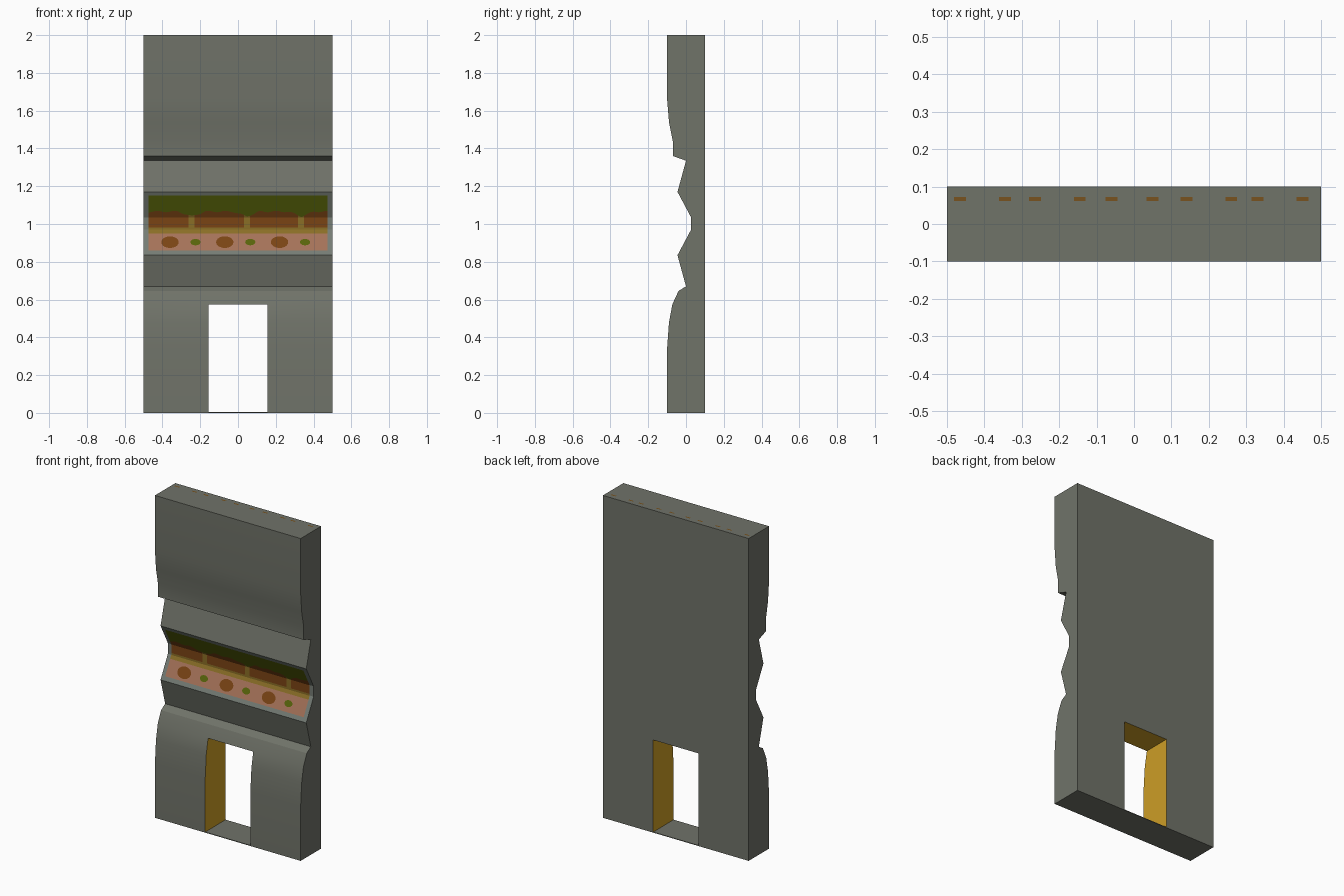
import bpy, bmesh, math

if "Cube" in bpy.data.objects:
    bpy.data.objects.remove(bpy.data.objects["Cube"])


def srgb(c):
    c /= 255
    return c / 12.92 if c <= 0.04045 else ((c + 0.055) / 1.055) ** 2.4


def mat(name, *rgb):
    m = bpy.data.materials.new(name)
    m.diffuse_color = (*[srgb(c) for c in rgb], 1)
    m.use_nodes = True
    m.node_tree.nodes["Principled BSDF"].inputs["Base Color"].default_value = m.diffuse_color
    return m


STONE = mat("stone grey", 112, 115, 105)
FRAME = mat("frame grey", 118, 125, 117)
GOLD = mat("door gold", 205, 158, 38)
PINK = mat("panel pink", 165, 114, 88)
OCHRE = mat("panel ochre", 138, 110, 38)
BROWN = mat("panel brown", 122, 68, 20)
GREEN = mat("panel green", 88, 100, 10)
RUST = mat("rust fleck", 120, 82, 30)


def finish(name, bm, mats, smooth=False, weld=True):
    if weld:
        bmesh.ops.remove_doubles(bm, verts=bm.verts, dist=1e-5)
        bmesh.ops.recalc_face_normals(bm, faces=bm.faces)
    me = bpy.data.meshes.new(name)
    bm.to_mesh(me)
    bm.free()
    for m in mats:
        me.materials.append(m)
    ob = bpy.data.objects.new(name, me)
    bpy.context.collection.objects.link(ob)
    if smooth:
        bpy.context.view_layer.objects.active = ob
        ob.select_set(True)
        bpy.ops.object.shade_smooth_by_angle(angle=math.radians(26))
        ob.select_set(False)
    return ob


def face(bm, pts, mi=0):
    f = bm.faces.new([bm.verts.new(p) for p in pts])
    f.material_index = mi
    return f


def box(name, lo, hi, m):
    bm = bmesh.new()
    bmesh.ops.create_cube(bm, size=1)
    for v in bm.verts:
        v.co = [(a + b) / 2 + c * (b - a) for a, b, c in zip(lo, hi, v.co)]
    return finish(name, bm, [m])


# front profile of the wall (y, z), from the floor to the top
DOOR_X, DOOR_Z = 0.155, 0.575
PROFILE = [(-.1, 0), (-.1, .34), (-.09, .48), (-.072, DOOR_Z), (-.04, .645),
           (0, .67), (-.045, .835), (.027, .97), (.027, 1.035), (-.045, 1.17),
           (0, 1.335), (-.07, 1.36), (-.07, 1.44), (-.09, 1.54), (-.1, 1.66), (-.1, 2)]
XS = [-.5, -DOOR_X, DOOR_X, .5]

# wall with doorway
bm = bmesh.new()
for i, (xa, xb) in enumerate(zip(XS, XS[1:])):
    for (y0, z0), (y1, z1) in zip(PROFILE, PROFILE[1:]):
        if i == 1 and z1 <= DOOR_Z:
            continue
        niche = z0 >= .83 and z1 <= 1.18
        face(bm, [(xa, y0, z0), (xb, y0, z0), (xb, y1, z1), (xa, y1, z1)], 1 if niche else 0)
    for z0, z1 in ((0, DOOR_Z), (DOOR_Z, 2)):
        if not (i == 1 and z0 == 0):
            face(bm, [(xa, .1, z0), (xa, .1, z1), (xb, .1, z1), (xb, .1, z0)])
    face(bm, [(xa, -.1, 2), (xb, -.1, 2), (xb, .1, 2), (xa, .1, 2)])
    if i != 1:
        face(bm, [(xa, -.1, 0), (xb, -.1, 0), (xb, .1, 0), (xa, .1, 0)])
for x in (-.5, .5):
    face(bm, [(x, y, z) for y, z in PROFILE] + [(x, .1, 2), (x, .1, DOOR_Z), (x, .1, 0)])
# gold door jambs and lintel
lower = [p for p in PROFILE if p[1] <= DOOR_Z]
for x in (-DOOR_X, DOOR_X):
    face(bm, [(x, y, z) for y, z in lower] + [(x, .1, DOOR_Z), (x, .1, 0)], 2)
y = lower[-1][0]
face(bm, [(-DOOR_X, y, DOOR_Z), (DOOR_X, y, DOOR_Z), (DOOR_X, .1, DOOR_Z), (-DOOR_X, .1, DOOR_Z)], 2)
finish("wall", bm, [STONE, FRAME, GOLD], smooth=True)

# thin door threshold
box("threshold", (-DOOR_X, -.1, 0), (DOOR_X, .1, .004), STONE)


def niche_y(z, lift):
    """Depth of the niche surface at height z, lifted to the front."""
    if z < .97:
        y = -.045 + .072 * (z - .835) / .135
    elif z > 1.035:
        y = .027 - .072 * (z - 1.035) / .135
    else:
        y = .027
    return y - lift


# painted panel in the niche: pink ground, ochre path, brown mounds, green backdrop
def gap(x):
    return abs((x - .045 + .145) % .29 - .145)


def mound_top(x):
    return 1.04 + .026 * min(1, gap(x) / .07) + .004 * math.sin(x * 70)


bm = bmesh.new()
N = 120
cols = [-.475 + .95 * i / N for i in range(N + 1)]
for xa, xb in zip(cols, cols[1:]):
    la, lb = ([.86, .95, .97, .982, 1.035, mound_top(x), 1.15] for x in (xa, xb))
    hill = 1 if gap((xa + xb) / 2) < .017 else 2
    for k, mi in enumerate((0, 1, 1, hill, hill, 3)):
        face(bm, [(x, niche_y(z, .003), z) for x, z in
                  ((xa, la[k]), (xb, lb[k]), (xb, lb[k + 1]), (xa, la[k + 1]))], mi)
finish("painted_panel", bm, [PINK, OCHRE, BROWN, GREEN])

# oval stones and leaves on the pink ground
bm = bmesh.new()
for x0, rx, rz, mi in [(x, .046, .031, 0) for x in (-.36, -.07, .22)] + \
                      [(x, .027, .017, 1) for x in (-.225, .065, .355)]:
    pts = []
    for k in range(20):
        a = math.tau * k / 20
        z = .904 + rz * math.sin(a)
        pts.append((x0 + rx * math.cos(a), niche_y(z, .005), z))
    face(bm, pts, mi)
finish("painted_ovals", bm, [BROWN, GREEN], weld=False)

# small rust flecks along the top
bm = bmesh.new()
for x in (-.465, -.345, -.265, -.145, -.06, .05, .14, .26, .33, .45):
    face(bm, [(x + a * .016, .067 + b * .005, 2.0008) for a, b in ((-1, -1), (1, -1), (1, 1), (-1, 1))])
finish("rust_flecks", bm, [RUST], weld=False)
